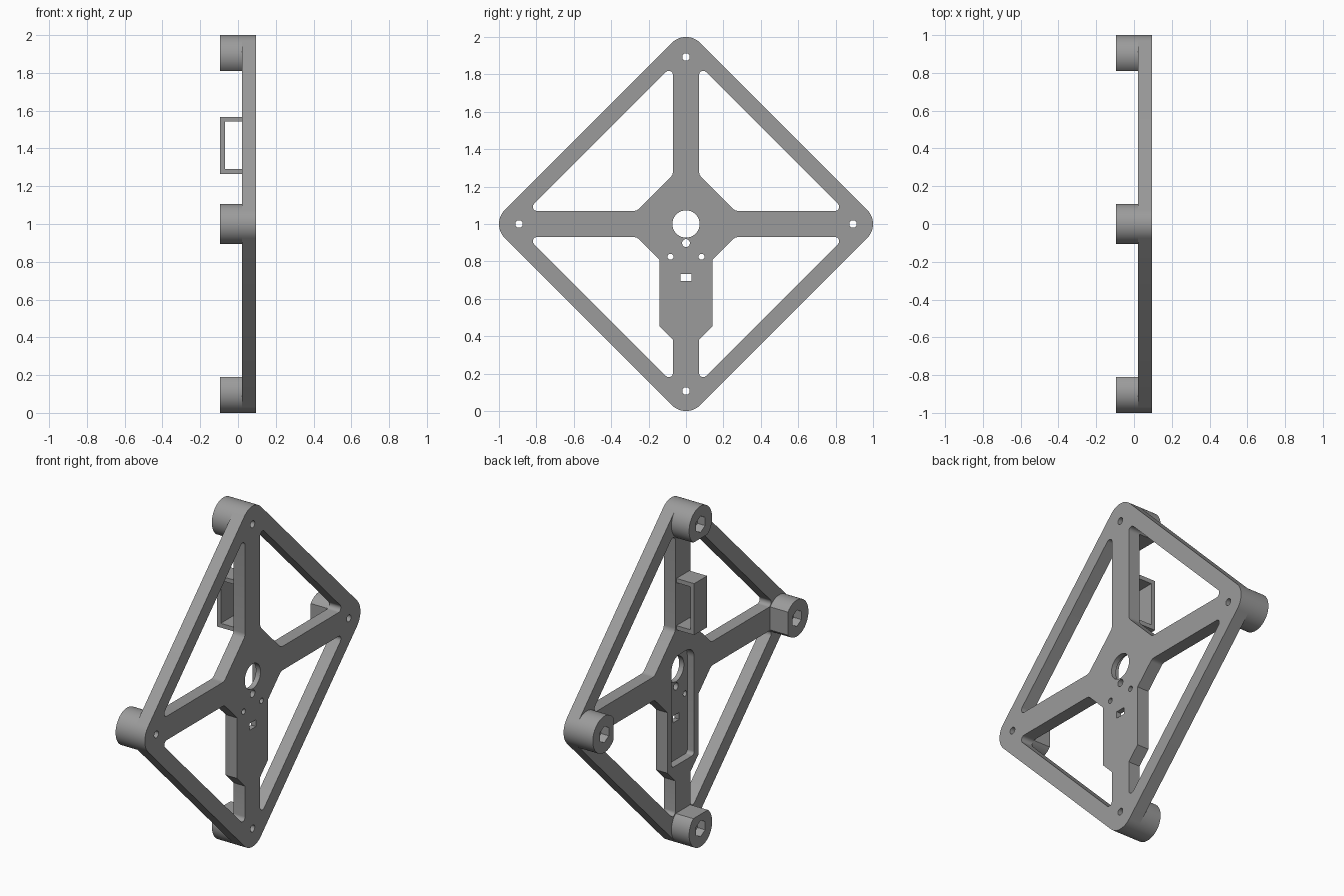
import bpy, bmesh, math
from mathutils import Vector

if "Cube" in bpy.data.objects:
    bpy.data.objects.remove(bpy.data.objects["Cube"])

grey = bpy.data.materials.new("plastic_grey")
grey.diffuse_color = (0.33, 0.33, 0.33, 1)
grey.use_nodes = True
grey.node_tree.nodes["Principled BSDF"].inputs["Base Color"].default_value = grey.diffuse_color

ZC = 1.0                       # height of the frame centre
BACK, MID, FRONT = -0.095, 0.02, 0.095   # x of boss ends, plate back, plate front
TIP, TIP_R = 0.893, 0.107      # corner boss distance and radius


def fillet(corners, steps=8):
    """Round each (y, z, radius) corner of a closed polygon."""
    out, n = [], len(corners)
    for i, (y, z, r) in enumerate(corners):
        p = Vector((y, z))
        if r == 0:
            out.append(p)
            continue
        a = (Vector(corners[i - 1][:2]) - p).normalized()
        b = (Vector(corners[(i + 1) % n][:2]) - p).normalized()
        half = a.angle(b) / 2
        c = p + (a + b).normalized() * (r / math.sin(half))
        s = p + a * (r / math.tan(half)) - c
        e = p + b * (r / math.tan(half)) - c
        sweep = s.angle_signed(e)          # clockwise positive
        for k in range(steps + 1):
            t = -sweep * k / steps
            out.append(c + Vector((s.x * math.cos(t) - s.y * math.sin(t),
                                   s.x * math.sin(t) + s.y * math.cos(t))))
    return out


def circle(y, z, r, n=32, turn=0.0):
    return [Vector((y + r * math.cos(turn + 2 * math.pi * k / n),
                    z + r * math.sin(turn + 2 * math.pi * k / n))) for k in range(n)]


def rect(y, z, hy, hz):
    return [Vector(p) for p in ((y - hy, z - hz), (y + hy, z - hz),
                                (y + hy, z + hz), (y - hy, z + hz))]


def prisms(name, outlines, x0, x1):
    """Extrude flat outlines in the y-z plane from x0 to x1."""
    bm = bmesh.new()
    for pts in outlines:
        f = bm.faces.new([bm.verts.new((x0, p[0], p[1] + ZC)) for p in pts])
        ext = bmesh.ops.extrude_face_region(bm, geom=[f])
        bmesh.ops.translate(bm, vec=(x1 - x0, 0, 0),
                            verts=[v for v in ext["geom"] if isinstance(v, bmesh.types.BMVert)])
    bmesh.ops.recalc_face_normals(bm, faces=bm.faces)
    me = bpy.data.meshes.new(name)
    bm.to_mesh(me)
    bm.free()
    me.materials.append(grey)
    ob = bpy.data.objects.new(name, me)
    bpy.context.collection.objects.link(ob)
    return ob


def cut(ob, outlines, x0, x1):
    """Subtract extruded outlines, then discard the cutter."""
    cutter = prisms("cutter", outlines, x0, x1)
    cutter.hide_render = True
    mod = ob.modifiers.new("cut", "BOOLEAN")
    mod.operation, mod.solver, mod.object = "DIFFERENCE", "EXACT", cutter
    bpy.context.view_layer.objects.active = ob
    bpy.ops.object.modifier_apply(modifier=mod.name)
    bpy.data.objects.remove(cutter)


def mirrored(pts):
    return [Vector((-p[0], p[1])) for p in pts]


# Diamond plate with rounded tips
d = TIP + TIP_R * math.sqrt(2)
plate = prisms("frame_plate", [fillet([(d, 0, TIP_R), (0, d, TIP_R),
                                       (-d, 0, TIP_R), (0, -d, TIP_R)], 12)], MID, FRONT)

# Recess behind the hub
recess = fillet([(-0.105, -0.53, 0.02), (0.105, -0.53, 0.02),
                 (0.105, 0.11, 0.07), (-0.105, 0.11, 0.07)])
cut(plate, [recess], MID - 0.05, 0.065)

# Four openings between the struts, plus all plate holes
W, IN, HUB = 0.07, 0.85, 0.263
upper = fillet([(W, IN, 0.022), (W, HUB, 0.04), (HUB, W, 0.04), (IN, W, 0.022)])
lower = fillet([(W, -IN, 0.022), (IN, -W, 0.022), (HUB, -W, 0.04),
                (0.143, -0.19, 0), (0.143, -0.545, 0), (W, -0.618, 0)])
tips = [(TIP, 0), (0, TIP), (-TIP, 0), (0, -TIP)]
holes = [circle(0, 0, 0.073, 48), circle(0, -0.102, 0.021),
         circle(0.083, -0.175, 0.016), circle(-0.083, -0.175, 0.016),
         rect(0, -0.286, 0.03, 0.02)]
holes += [circle(y, z, 0.02) for y, z in tips]
cut(plate, [upper, mirrored(upper), lower, mirrored(lower)] + holes, MID - 0.1, FRONT + 0.1)

# Corner bosses: cylinders flattened on the inner side, with hex nut pockets
parts = [plate]
flat = math.acos(-(TIP - 0.81) / TIP_R)
for i, (y, z) in enumerate(tips):
    turn = i * math.pi / 2
    arc = [Vector((y + TIP_R * math.cos(turn + a), z + TIP_R * math.sin(turn + a)))
           for a in (flat * (k / 18 - 1) for k in range(37))]
    boss = prisms(f"corner_boss_{i + 1}", [arc], BACK, MID)
    cut(boss, [circle(y, z, 0.02)], BACK - 0.1, MID + 0.1)
    cut(boss, [circle(y, z, 0.048, 6, math.pi / 6)], BACK - 0.1, -0.045)
    parts.append(boss)

# Strap loop on the back of the upper strut, open sideways
loop_y, z0, z1, wall = 0.06, 0.265, 0.567, 0.025
for name, x0, x1, a, b in (("loop_back", BACK, BACK + wall, z0, z1),
                           ("loop_top", BACK + wall, MID, z1 - wall, z1),
                           ("loop_bottom", BACK + wall, MID, z0, z0 + wall)):
    parts.append(prisms(name, [rect(0, (a + b) / 2, loop_y, (b - a) / 2)], x0, x1))

# Smooth the round surfaces, keep hard edges
bpy.ops.object.select_all(action="DESELECT")
for ob in parts:
    ob.select_set(True)
bpy.context.view_layer.objects.active = plate
bpy.ops.object.shade_smooth_by_angle(angle=math.radians(30))
